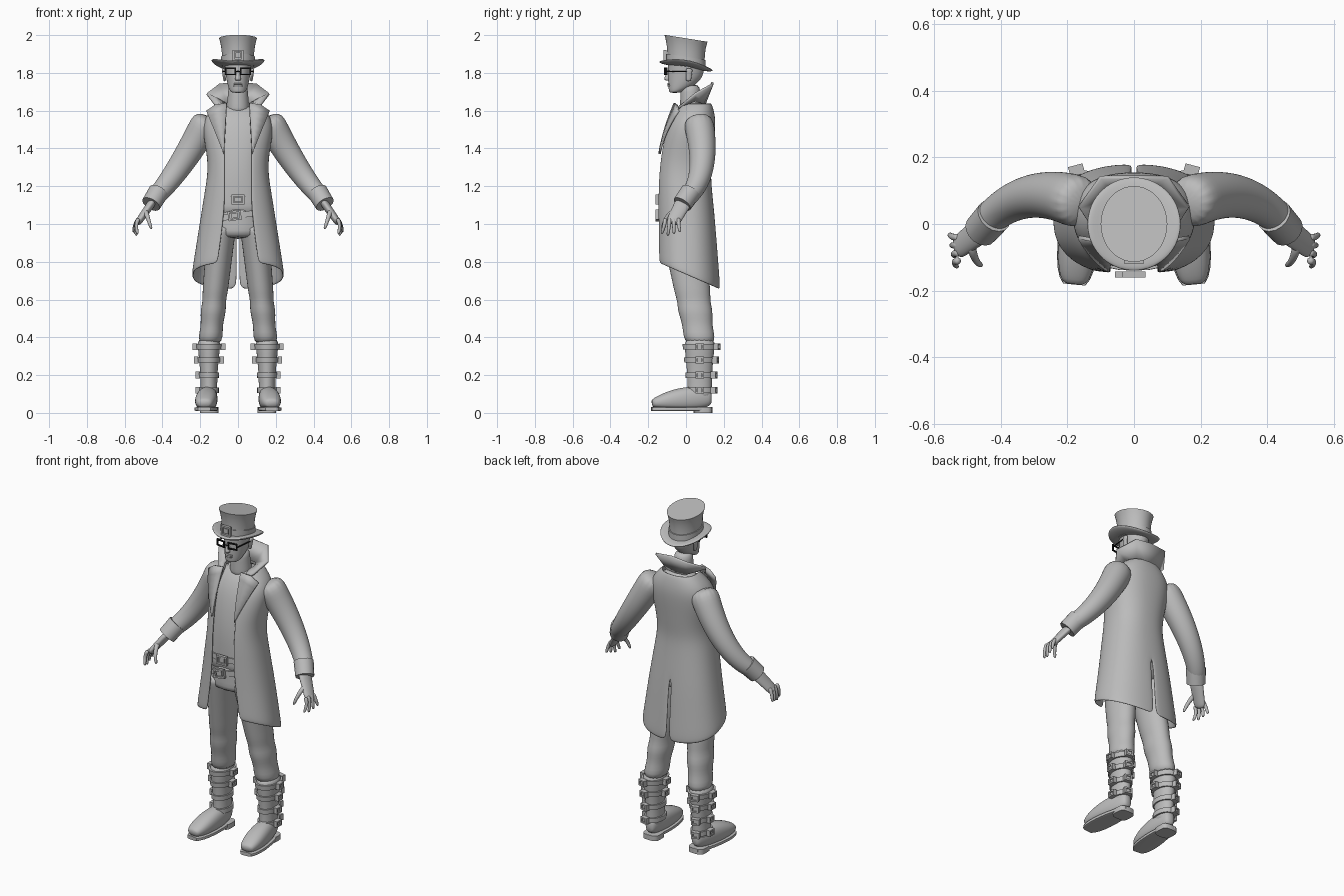
import bpy, bmesh
from math import sin, cos, asin, pi, tau, sqrt, radians, copysign
from mathutils import Matrix, Vector

if "Cube" in bpy.data.objects:
    bpy.data.objects.remove(bpy.data.objects["Cube"])


def material(name, value):
    colour = (value, value, value, 1)
    mat = bpy.data.materials.new(name)
    mat.use_nodes = True
    mat.diffuse_color = colour
    mat.node_tree.nodes["Principled BSDF"].inputs["Base Color"].default_value = colour
    return mat


GREY = material("plain grey", .5)
BLACK = material("black", .01)


def finish(name, bm, mat=GREY, mirror=False, thickness=0, smooth=0):
    bmesh.ops.recalc_face_normals(bm, faces=bm.faces)
    mesh = bpy.data.meshes.new(name)
    bm.to_mesh(mesh)
    bm.free()
    mesh.materials.append(mat)
    obj = bpy.data.objects.new(name, mesh)
    bpy.context.collection.objects.link(obj)
    if smooth:
        mesh.shade_smooth()
    else:
        for other in bpy.context.selected_objects:
            other.select_set(False)
        obj.select_set(True)
        bpy.context.view_layer.objects.active = obj
        bpy.ops.object.shade_smooth_by_angle(angle=radians(40))
    if mirror:
        obj.modifiers.new("Mirror", "MIRROR").merge_threshold = .002
    if thickness:
        solid = obj.modifiers.new("Solidify", "SOLIDIFY")
        solid.thickness, solid.offset = thickness, 0
    if smooth:
        subdivision = obj.modifiers.new("Subdivision", "SUBSURF")
        subdivision.levels = subdivision.render_levels = smooth


def power(value, exponent):
    return copysign(abs(value) ** exponent, value)


def steps(start, end, count):
    return [start + (end - start) * k / count for k in range(count + 1)]


def add_grid(bm, rows):
    grid = [[bm.verts.new(point) for point in row] for row in rows]
    for low, high in zip(grid, grid[1:]):
        for k in range(len(low) - 1):
            bm.faces.new((low[k], low[k + 1], high[k + 1], high[k]))
    return grid


def sheet(name, rows, **options):
    bm = bmesh.new()
    add_grid(bm, rows)
    finish(name, bm, mirror=True, thickness=.012, **options)


def tube(name, rings, sides=16, level=True, ref="Y", square=1, warp=None, **options):
    """Skin elliptical rings given as (centre, radius, second radius)."""
    bm = bmesh.new()
    centres = [Vector(ring[0]) for ring in rings]
    axis = Vector((0, ref == "Y", ref == "Z"))
    loops = []
    for i, (_, across, along) in enumerate(rings):
        u, v = Vector((1, 0, 0)), Vector((0, 1, 0))
        if not level:
            ahead = centres[min(i + 1, len(rings) - 1)] - centres[max(i - 1, 0)]
            u = ahead.cross(axis).normalized()
            v = u.cross(ahead.normalized())
        loop = []
        for a in steps(0, tau, sides)[:-1]:
            point = centres[i] + u * across * power(cos(a), square) + v * along * power(sin(a), square)
            loop.append(bm.verts.new(warp(point) if warp else point))
        loops.append(loop)
    for low, high in zip(loops, loops[1:]):
        for k in range(sides):
            bm.faces.new((low[k - 1], low[k], high[k], high[k - 1]))
    bm.faces.new(loops[0])
    bm.faces.new(loops[-1])
    finish(name, bm, **options)


def limb(name, start, end, r_start, r_end, via=None, wide=1, count=4, **options):
    """Tapered tube along a curve from start to end, pulled towards via."""
    a, c = Vector(start), Vector(end)
    b = Vector(via) if via else (a + c) / 2
    rings = []
    for t in steps(0, 1, count):
        radius = r_start + (r_end - r_start) * t
        rings.append((a.lerp(b, t).lerp(b.lerp(c, t), t), radius, radius * wide))
    tube(name, rings, level=False, **options)


def frame(name, centre, width, height, bar, depth, turn=0, roll=0, prong=True, **options):
    """Rectangular buckle or rim, with an optional prong plate in the middle."""
    bm = bmesh.new()
    place = Matrix.Translation(centre) @ Matrix.Rotation(turn, 4, "Z") @ Matrix.Rotation(roll, 4, "Y")
    parts = []
    for side in (-1, 1):
        parts.append(((side * (width - bar) / 2, 0, 0), (bar, depth, height)))
        parts.append(((0, 0, side * (height - bar) / 2), (width, depth, bar)))
    if prong:
        parts.append(((0, 0, 0), (width / 2, depth / 2, height / 2)))
    for spot, size in parts:
        matrix = place @ Matrix.Translation(spot) @ Matrix.Diagonal((*size, 1))
        bmesh.ops.create_cube(bm, size=1, matrix=matrix)
    finish(name, bm, **options)


# Body outline at a height: half width, centre y, half depth
def body_front(z):
    return max(0, z - 1.2) ** 2 / 2 - .15


def body(z):
    shoulder = sqrt(1 - max(0, (z - 1.5) / .16) ** 2)
    width = (.15 + .16 * abs(z - 1.3)) * shoulder
    front, back = body_front(z), .125 + abs(z - 1.25) / 10
    return width, (front + back) / 2, (back - front) / 2 * sqrt(shoulder)


# Long coat, open in front, slit behind, with a hem that drops to the back
HEM, NECK, SQUARE = .73, 1.64, .85
rows = []
for z in steps(HEM, NECK, 12):
    width, centre, depth = body(z)
    opening = min(.07 + max(0, 1.1 - z) / 10, .7 * width)
    slope = .44 * max(0, 1 - (z - HEM) * 4)
    slit = .006 if z < 1 else 0
    row = []
    for a in steps(asin((opening / width) ** (1 / SQUARE)), pi, 14):
        x = max(slit, width * abs(sin(a)) ** SQUARE)
        y = centre - depth * power(cos(a), SQUARE)
        row.append((x, y, z - slope * y))
    rows.append(row)
sheet("coat", rows, smooth=2)

# Raised collar, and lapels narrowing down the chest
sheet("collar", [
    [(0, .1, 1.64), (.06, .09, 1.64), (.09, .04, 1.65), (.08, -.01, 1.64), (.07, -.05, 1.6)],
    [(0, .14, 1.75), (.1, .14, 1.74), (.165, .05, 1.69), (.12, -.02, 1.63), (.08, -.06, 1.6)]])
inner, outer = [], []
for t in steps(0, 1, 8):
    z = NECK - .26 * t
    x = .06 + .014 * t
    reach = x + (.12 * (1 - t) if t else .06)
    y = body_front(z) - .006
    inner.append((x, y, z))
    outer.append((reach, y + 3 * (reach - x) ** 2, z - .01))
sheet("lapels", [inner, outer])

# Sleeves, cuffs and hands
limb("sleeves", (.15, .06, 1.57), (.46, -.01, 1.12), .084, .046, via=(.33, .14, 1.24),
     count=7, mirror=True, smooth=2)
limb("cuffs", (.42, .025, 1.17), (.46, -.02, 1.105), .055, .052, mirror=True)
limb("palms", (.45, -.01, 1.12), (.535, -.075, 1), .023, .018, wide=2, mirror=True, smooth=2)
for i, finger in enumerate(("index", "middle", "ring", "little")):
    base = Vector((.525, .023 * i - .11, 1.03))
    tip = Vector((.53 + .008 * i, .033 * i - .13, .935 + .01 * abs(i - 1)))
    limb(finger + "_fingers", base, tip, .013, .008, via=(.55, base.y, 1),
         sides=8, mirror=True, smooth=1)
limb("thumbs", (.49, -.06, 1.07), (.457, -.125, .97), .016, .008, via=(.48, -.12, 1.04),
     sides=8, mirror=True, smooth=1)


# Shirt and belts follow the body inside the coat
def girth(z, inset):
    width, centre, depth = body(z)
    return (0, centre, z), width - inset, depth - inset


def belt(name, z, x, tilt):
    tube(name + "_belt", [girth(h, .01) for h in (z - .016, z + .016)], sides=32, square=SQUARE,
         warp=lambda p: p + Vector((0, 0, tilt * p.x)))
    frame(name + "_buckle", (x, -.152, z), .07, .052, .01, .018, roll=-tilt)


tube("shirt", [girth(z, .016) for z in steps(1.02, NECK, 8)], sides=24, square=SQUARE, smooth=1)
belt("waist", 1.13, 0, 0)
belt("slung", 1.045, -.018, .15)

# Trousers
limb("hips", (0, -.01, .92), (0, -.01, 1.1), .16, .16, wide=.8, smooth=1)
rings = []
for z in steps(.36, 1, 14):
    rise = z - .4
    fold = .005 * sin(z * 50) if z < .6 else 0
    rings.append(((.145 - rise / 10, .07 - .15 * rise, z),
                  .061 + .03 * rise + fold, .08 + .07 * rise + fold))
tube("trouser_legs", rings, mirror=True, smooth=1)


# Boots
def shaft(z, extra=0):
    grow = max(0, z - .2) / 10 + extra
    return (.154, .072, z), .045 + grow, .066 + grow


tube("boot_shafts", [shaft(z) for z in steps(.06, .4, 6)], mirror=True, smooth=1)
feet, soles = [], []
for s in steps(.1, .9, 10):
    t = (1 - cos(pi * s)) / 2
    round_off = sin(pi * t) ** .3
    height = .14 - .065 * t * t
    x, y, half = .15 + .03 * t, .145 - .335 * t, (.048 + .02 * t) * round_off
    feet.append(((x, y, height / 2 + .01), half, height / 2 * round_off))
    soles.append(((x, y, .02), half + .002, .011))
tube("boot_feet", feet, level=False, ref="Z", square=SQUARE, mirror=True, smooth=1)
tube("boot_soles", soles, level=False, ref="Z", square=.4, mirror=True)
limb("boot_heels", (.152, .09, 0), (.152, .09, .03), .05, .05, square=.6, mirror=True)

# Boot straps, each with buckles round the leg
BUCKLES = {"outer": 0, "back": radians(75), "inner": pi}
for i, z in enumerate((.35, .28, .2, .12)):
    centre, across, along = shaft(z, .014)
    tube(f"boot_strap_{i}", [shaft(z - .014, .008), shaft(z + .014, .008)], sides=20, mirror=True)
    for side, angle in BUCKLES.items():
        if side != "inner" or i < 2:
            spot = Vector(centre) + Vector((across * cos(angle), along * sin(angle), 0))
            frame(f"{side}_boot_buckle_{i}", spot, .045, .036, .009, .026,
                  turn=angle + pi / 2, mirror=True)

# Head, neck and features
rings = []
for t in (.02, .08, .2, .4, .6, .8, 1):
    front, back = -.096 + .01 * (1 - t) ** 8, .1 - .145 * (1 - t) ** 4
    rings.append(((0, (front + back) / 2, 1.69 + .19 * t), .076 * t ** .22, (back - front) / 2))
tube("head", rings, sides=20, smooth=2)
limb("neck", (0, .03, 1.58), (0, .02, 1.74), .064, .05, smooth=1)
limb("nose", (0, -.09, 1.815), (0, -.102, 1.758), .008, .018, sides=10, smooth=1)
for name, z in (("upper_lip", 1.741), ("lower_lip", 1.732)):
    limb(name, (-.024, -.085, z), (.024, -.085, z), .005, .005, via=(0, -.105, z), smooth=1)
limb("ears", (.07, .012, 1.755), (.078, .018, 1.825), .007, .009, wide=2, mirror=True, smooth=1)

# Spectacles
RIM_HEIGHT = 1.808
frame("spectacle_rims", (.039, -.108, RIM_HEIGHT), .058, .04, .007, .008, turn=radians(10),
      prong=False, mat=BLACK, mirror=True)
limb("spectacle_bridge", (-.012, -.113, RIM_HEIGHT), (.012, -.113, RIM_HEIGHT), .003, .003,
     sides=6, mat=BLACK)
limb("spectacle_arms", (.067, -.103, RIM_HEIGHT), (.08, .015, RIM_HEIGHT), .004, .003,
     sides=6, ref="Z", mat=BLACK, mirror=True)


# Top hat, tipped towards the back, with the brim curled up at the sides
def tip(point):
    return point - Vector((0, 0, .16 * point.y))


def curl(point):
    return tip(point) + Vector((0, 0, 1.5 * point.x ** 2))


def hat_ring(z, radius, oval=.014):
    return (0, 0, z), radius, radius + oval


tube("hat_crown", [hat_ring(1.835 + .148 * t, .084 + .016 * t ** 3) for t in steps(0, 1, 8)],
     sides=40, warp=tip)
tube("hat_brim", [hat_ring(1.836 - .01 * cos(a), .08 + .06 * sqrt(abs(sin(a))), 0)
                  for a in steps(0, pi, 12)], sides=40, warp=curl)
tube("hat_band", [hat_ring(z, .09) for z in (1.85, 1.885)], sides=40, warp=tip)
frame("hat_buckle", (0, -.112, 1.893), .058, .058, .01, .016)
